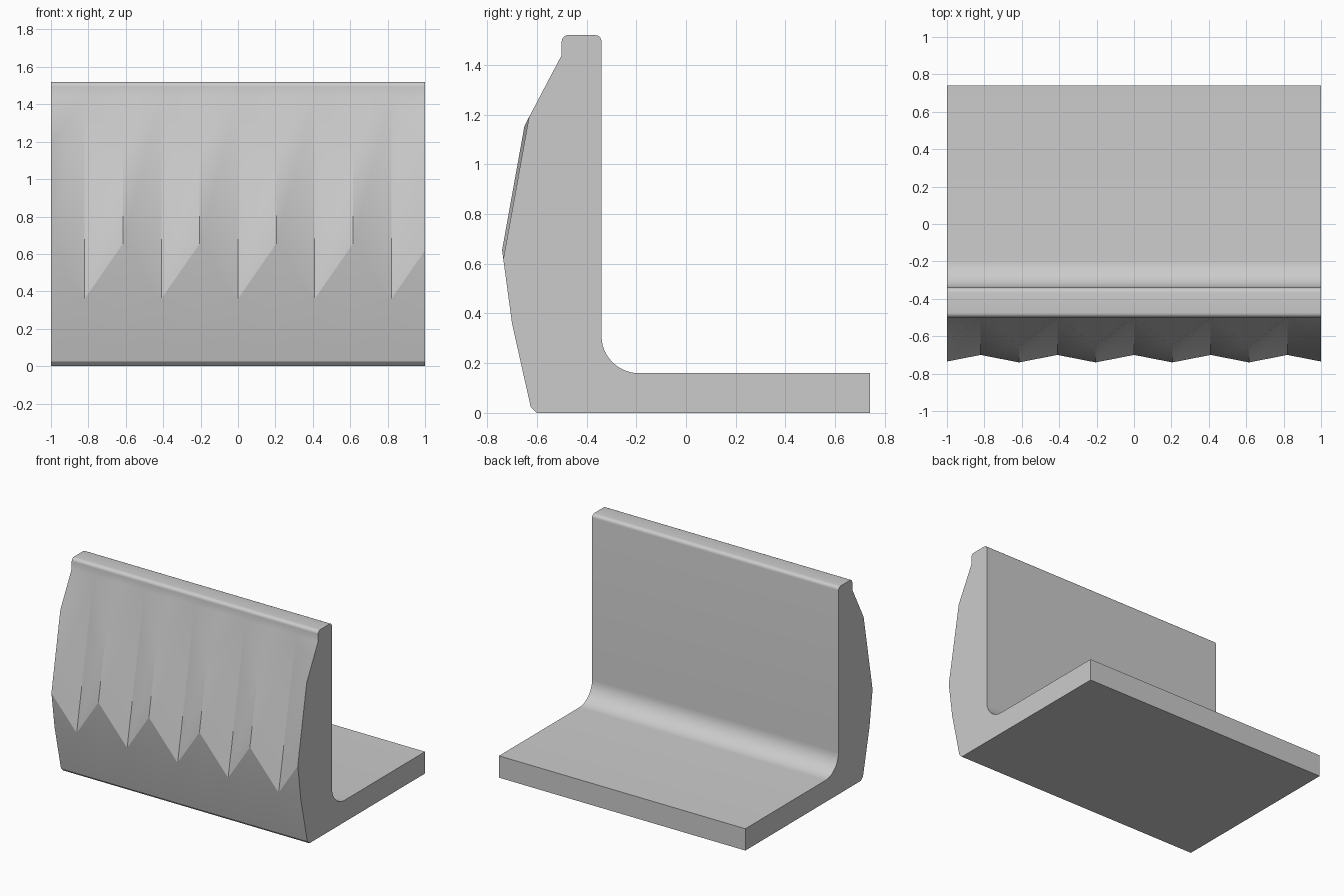
import bpy, bmesh, math
from mathutils import Vector

if "Cube" in bpy.data.objects:
    bpy.data.objects.remove(bpy.data.objects["Cube"], do_unlink=True)

# Concrete colour
concrete = bpy.data.materials.new("concrete_grey")
concrete.use_nodes = True
grey = (0.6, 0.6, 0.6, 1)
concrete.diffuse_color = grey
concrete.node_tree.nodes["Principled BSDF"].inputs["Base Color"].default_value = grey


def arc(cy, cz, r, start, end, n):
    """Points (y, z) on an arc, angles in degrees."""
    angles = [math.radians(start + (end - start) * i / n) for i in range(n + 1)]
    return [Vector((cy + r * math.cos(a), cz + r * math.sin(a))) for a in angles]


# Key points of the faceted front, as (y, z)
valley_low, valley_top = Vector((-0.70, 0.36)), Vector((-0.50, 1.44))
ridge_low, ridge_top = Vector((-0.74, 0.655)), Vector((-0.65, 1.155))

# Shared back part of the section: rounded top, inner fillet, foot and toe
back = (arc(-0.475, 1.495, 0.025, 180, 90, 5)
        + arc(-0.365, 1.495, 0.025, 90, 0, 5)
        + arc(-0.19, 0.31, 0.15, 180, 270, 12)
        + [Vector(p) for p in ((0.74, 0.16), (0.74, 0), (-0.60, 0), (-0.625, 0.025))])


def section(t):
    """Wall section; t runs from 0 in a valley to 1 on a ridge."""
    return [valley_low, valley_low.lerp(ridge_low, t),
            valley_top.lerp(ridge_top, t), valley_top] + back


# Columns alternate valley and ridge; the end ones are cut short of a ridge
pitch = 0.205
columns = [(i * pitch, abs(i) % 2) for i in range(-4, 5)]
cut = (1 - 4 * pitch) / pitch
columns = [(-1, cut)] + columns + [(1, cut)]

bm = bmesh.new()
rings = [[bm.verts.new((x, p.x, p.y)) for p in section(t)] for x, t in columns]
for a, b in zip(rings, rings[1:]):
    for i in range(len(a)):
        j = (i + 1) % len(a)
        bm.faces.new((a[i], a[j], b[j], b[i]))
bm.faces.new(rings[0])
bm.faces.new(rings[-1][::-1])
bmesh.ops.remove_doubles(bm, verts=bm.verts, dist=0.0005)
bmesh.ops.recalc_face_normals(bm, faces=bm.faces)

mesh = bpy.data.meshes.new("retaining_wall")
bm.to_mesh(mesh)
bm.free()
mesh.materials.append(concrete)
wall = bpy.data.objects.new("retaining_wall", mesh)
bpy.context.collection.objects.link(wall)

# Smooth the rounded parts, keep the creases sharp
bpy.ops.object.select_all(action="DESELECT")
wall.select_set(True)
bpy.context.view_layer.objects.active = wall
bpy.ops.object.shade_smooth_by_angle(angle=math.radians(30))
